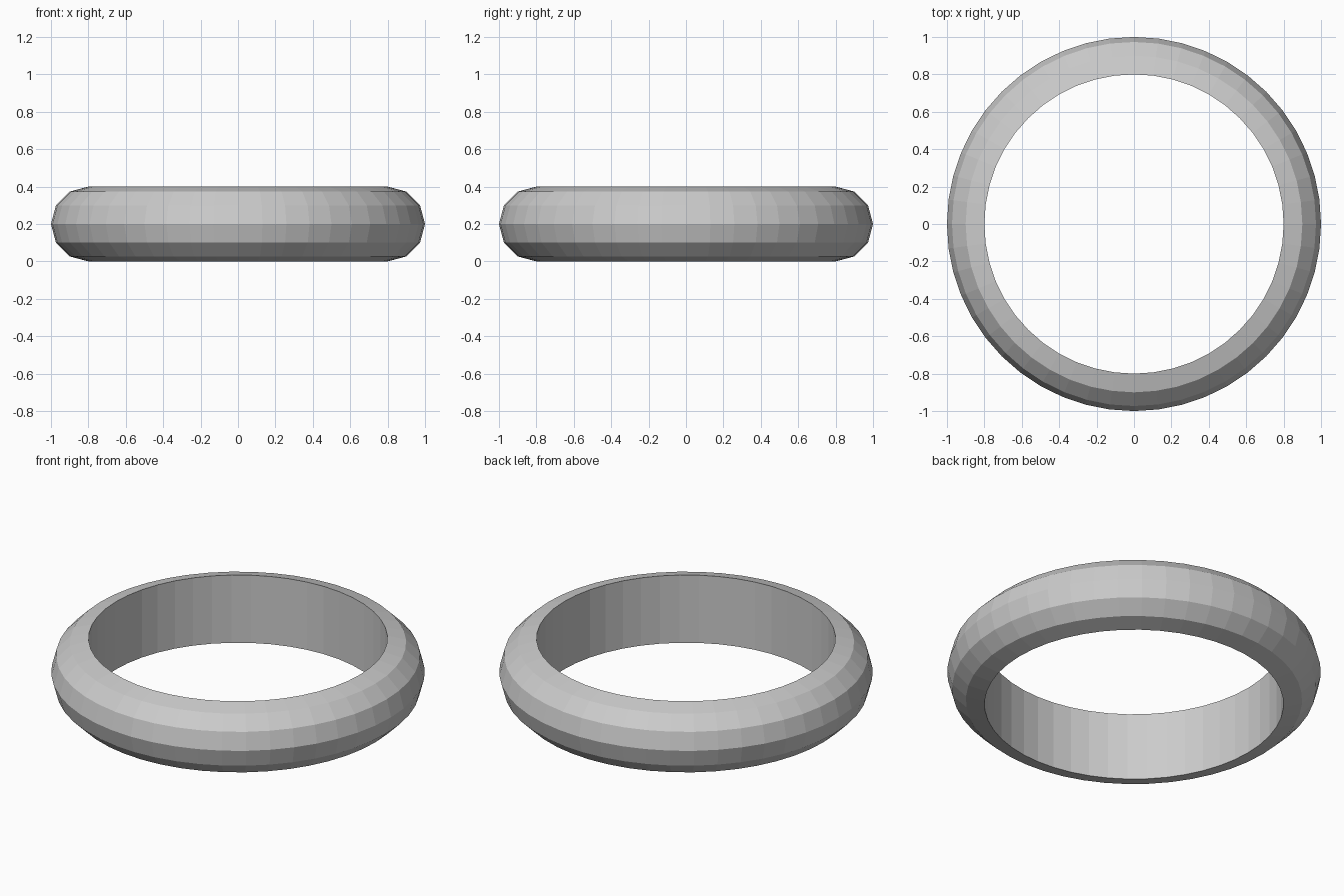
import bpy, bmesh
from math import sin, cos, pi, radians

if "Cube" in bpy.data.objects:
    bpy.data.objects.remove(bpy.data.objects["Cube"])

SEGMENTS = 48
INNER_R, TUBE_R = 0.8, 0.2

# D-shaped section: half-round outside, straight wall inside
profile = [(INNER_R + TUBE_R * cos(radians(a)), TUBE_R + TUBE_R * sin(radians(a)))
           for a in range(-90, 91, 30)]

# Sweep the section around z
bm = bmesh.new()
rings = []
for i in range(SEGMENTS):
    t = 2 * pi * i / SEGMENTS
    rings.append([bm.verts.new((r * cos(t), r * sin(t), z)) for r, z in profile])
for i, a in enumerate(rings):
    b = rings[(i + 1) % SEGMENTS]
    for j in range(len(profile)):
        k = (j + 1) % len(profile)
        bm.faces.new((a[j], b[j], b[k], a[k]))
bmesh.ops.recalc_face_normals(bm, faces=bm.faces[:])

mesh = bpy.data.meshes.new("ring_band")
bm.to_mesh(mesh)
bm.free()
bpy.context.collection.objects.link(bpy.data.objects.new("ring_band", mesh))
